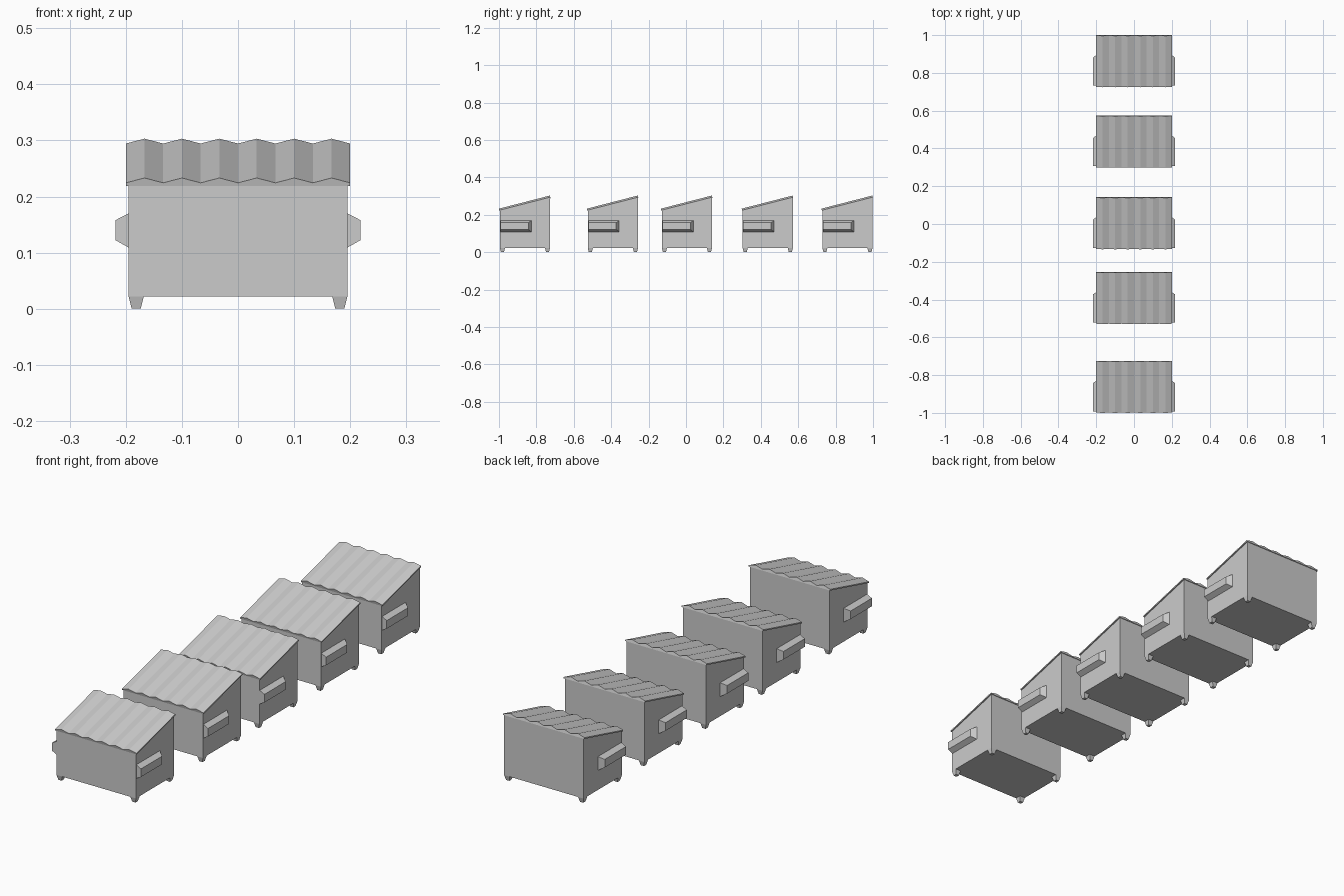
import bpy, bmesh, math
from mathutils import Matrix

cube = bpy.data.objects.get("Cube")
if cube:
    bpy.data.objects.remove(cube, do_unlink=True)

grey = bpy.data.materials.new("painted grey steel")
grey.use_nodes = True
COLOUR = (0.6, 0.6, 0.6, 1)
grey.diffuse_color = COLOUR
grey.node_tree.nodes["Principled BSDF"].inputs["Base Color"].default_value = COLOUR

SLOPE = math.atan2(0.07, 0.272)     # tilt of the lid
LID_Y, LID_Z, LID_LEN = 0.0035, 0.219, 0.281


def finish(bm, name):
    bmesh.ops.recalc_face_normals(bm, faces=bm.faces)
    mesh = bpy.data.meshes.new(name)
    bm.to_mesh(mesh)
    bm.free()
    mesh.materials.append(grey)
    return mesh


def prism(name, profile, to_start, to_end):
    """Closed solid between two placements of one flat profile."""
    bm = bmesh.new()
    a = [bm.verts.new(to_start(*p)) for p in profile]
    b = [bm.verts.new(to_end(*p)) for p in profile]
    bm.faces.new(a)
    bm.faces.new(b)
    for i in range(len(a)):
        j = (i + 1) % len(a)
        bm.faces.new((a[i], a[j], b[j], b[i]))
    return finish(bm, name)


def loft(name, lower, upper):
    """Convex solid joining two sets of corners."""
    bm = bmesh.new()
    for p in lower + upper:
        bm.verts.new(p)
    bmesh.ops.convex_hull(bm, input=bm.verts)
    bmesh.ops.dissolve_limit(bm, angle_limit=0.01, verts=bm.verts, edges=bm.edges)
    return finish(bm, name)


def lid_height(y):
    return LID_Z + (y - LID_Y) * math.tan(SLOPE)


# Bin body with a sloping top
front, back, floor, half = 0.005, 0.273, 0.022, 0.195
side = [(front, floor), (back, floor), (back, lid_height(back)), (front, lid_height(front))]
body = prism("bin_body", side, lambda y, z: (-half, y, z), lambda y, z: (half, y, z))

# Corrugated lid, built flat and then tilted
ridges = [(-0.2 + i * 0.4 / 12, 0.0145 if i % 2 else 0.0055) for i in range(13)]
outline = ridges + [(0.2, 0), (-0.2, 0)]
lid = prism("corrugated_lid", outline, lambda x, z: (x, 0, z), lambda x, z: (x, LID_LEN, z))
lid.transform(Matrix.Translation((0, LID_Y, LID_Z)) @ Matrix.Rotation(SLOPE, 4, 'X'))


def pocket(s):
    # Fork pocket: tapers above, below and at the rear
    inner = [(s * half, y, z) for y in (0.008, 0.173) for z in (0.109, 0.17)]
    outer = [(s * 0.218, y, z) for y in (0.008, 0.157) for z in (0.122, 0.158)]
    return loft("fork_pocket", inner, outer)


def foot(x, y):
    # Tapered square foot
    def ring(r, z):
        return [(x + i * r, y + j * r, z) for i in (-1, 1) for j in (-1, 1)]
    return loft("foot", ring(0.008, 0), ring(0.0135, floor))


parts = {"bin_body": body, "corrugated_lid": lid}
for word, s in (("left", 1), ("right", -1)):
    parts[word + "_fork_pocket"] = pocket(s)
    parts["front_" + word + "_foot"] = foot(s * 0.1815, front + 0.0135)
    parts["back_" + word + "_foot"] = foot(s * 0.1815, back - 0.0135)

# Row of five bins sharing the same meshes
for n, y in enumerate((-1.0, -0.53, -0.134, 0.298, 0.724), 1):
    for name, mesh in parts.items():
        ob = bpy.data.objects.new(f"{name}_{n}", mesh)
        ob.location.y = y
        bpy.context.collection.objects.link(ob)
